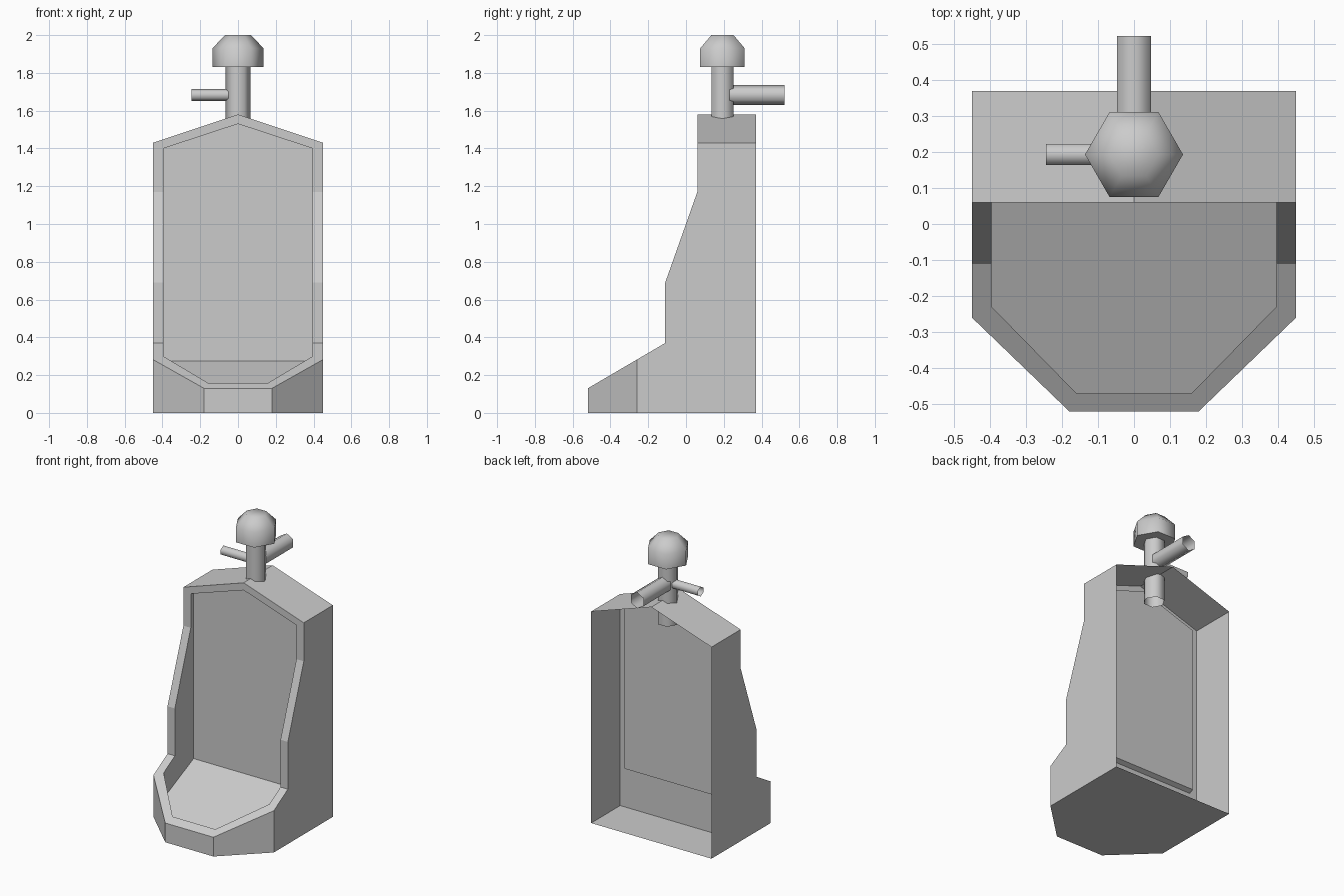
import bpy, bmesh, math
from mathutils import Vector

if "Cube" in bpy.data.objects:
    bpy.data.objects.remove(bpy.data.objects["Cube"])


def make_object(name, bm, fix_normals=True):
    if fix_normals:
        bmesh.ops.recalc_face_normals(bm, faces=bm.faces[:])
    me = bpy.data.meshes.new(name)
    bm.to_mesh(me)
    bm.free()
    ob = bpy.data.objects.new(name, me)
    bpy.context.collection.objects.link(ob)
    return ob


def loft(name, rings, cap_start=False, cap_end=False):
    """Bridge closed rings of points, with optional caps."""
    bm = bmesh.new()
    loops = [[bm.verts.new(p) for p in r] for r in rings]
    for a, b in zip(loops, loops[1:]):
        n = len(a)
        for i in range(n):
            j = (i + 1) % n
            bm.faces.new((a[i], a[j], b[j], b[i]))
    if cap_start:
        bm.faces.new(loops[0][::-1])
    if cap_end:
        bm.faces.new(loops[-1])
    return make_object(name, bm)


def boolean(ob, cutter, operation):
    mod = ob.modifiers.new(operation, 'BOOLEAN')
    mod.operation, mod.object, mod.solver = operation, cutter, 'EXACT'
    cutter.hide_render = True
    bpy.context.view_layer.objects.active = ob
    bpy.ops.object.modifier_apply(modifier=mod.name)
    bpy.data.objects.remove(cutter)


def mirrored(half):
    """Right-hand points mirrored into a closed outline."""
    return half + [(-x, v) for x, v in reversed(half) if x > 0]


def smooth(ob, angle):
    bpy.ops.object.select_all(action='DESELECT')
    ob.select_set(True)
    bpy.context.view_layer.objects.active = ob
    bpy.ops.object.shade_smooth_by_angle(angle=math.radians(angle))


FRONT, BACK, PANEL = 0.06, 0.37, 0.09


def floor_z(y):
    return 0.275 + (y - PANEL) * 0.455


# Front body: chamfered plan cut by the stepped side profile
plan = mirrored([(0.18, -0.52), (0.45, -0.26), (0.45, FRONT)])
body = loft("basin_body", [[(x, y, z) for x, y in plan] for z in (0, 1.5)], True, True)
side = [(-0.7, -0.1), (-0.7, 0.025), (-0.52, 0.13), (-0.11, 0.37),
        (-0.11, 0.69), (FRONT, 1.17), (0.2, 1.565), (0.2, -0.1)]
boolean(body, loft("side_cutter", [[(x, y, z) for y, z in side] for x in (-1, 1)],
                   True, True), 'INTERSECT')

# Bowl cavity with a sloping floor
inner = mirrored([(0.16, -0.47), (0.395, -0.23), (0.395, 0.2)])
cavity = loft("cavity_cutter", [[(x, y, floor_z(y)) for x, y in inner],
                                [(x, y, 2) for x, y in inner]], True, True)
boolean(body, cavity, 'DIFFERENCE')

# Open-backed housing behind the body
gable = mirrored([(0.45, 0), (0.45, 1.43), (0, 1.58)])
loft("rear_housing", [[(x, y, z) for x, z in gable] for y in (FRONT, BACK)])

# Flat rim around the upper part of the opening
outer_edge = [(-0.45, 1.17), (-0.45, 1.43), (0, 1.58), (0.45, 1.43), (0.45, 1.17)]
inner_edge = [(-0.395, 1.17), (-0.395, 1.40), (0, 1.53), (0.395, 1.40), (0.395, 1.17)]
bm = bmesh.new()
a, b = [[bm.verts.new((x, FRONT, z)) for x, z in e] for e in (outer_edge, inner_edge)]
for i in range(4):
    bm.faces.new((a[i], b[i], b[i + 1], a[i + 1]))
make_object("upper_rim", bm, False)

# Recessed back panel
panel = [mirrored([(0.395, floor_z(y)), (0.395, 1.40), (0, 1.53)]) for y in (FRONT, PANEL)]
loft("back_panel", [[(x, y, z) for x, z in p] for p, y in zip(panel, (FRONT, PANEL))],
     False, True)


# Six-sided plumbing
def hex_part(name, origin, axis, stations, start_angle=0, caps=(False, False)):
    """stations: (distance along axis, radius)."""
    o, d = Vector(origin), Vector(axis)
    u = Vector((1, 0, 0)) if d.z else Vector((0, 0, 1))
    v = d.cross(u)
    rings = []
    for t, r in stations:
        angles = [math.tau * k / 6 + start_angle for k in range(6)]
        rings.append([o + d * t + (u * math.cos(q) + v * math.sin(q)) * r for q in angles])
    ob = loft(name, rings, *caps)
    smooth(ob, 65)
    return ob


PY = 0.193
hex_part("supply_pipe", (0, PY, 0), (0, 0, 1), [(1.41, 0.067), (1.84, 0.067)])
hex_part("valve_cap", (0, PY, 0), (0, 0, 1),
         [(1.83, 0.136), (1.93, 0.136), (2.0, 0.068)], caps=(True, True))
hex_part("wall_pipe", (0, 0, 1.683), (0, 1, 0), [(0.23, 0.054), (0.522, 0.054)])
hex_part("flush_handle", (0, PY, 1.683), (-1, 0, 0), [(0.05, 0.033), (0.245, 0.033)])
